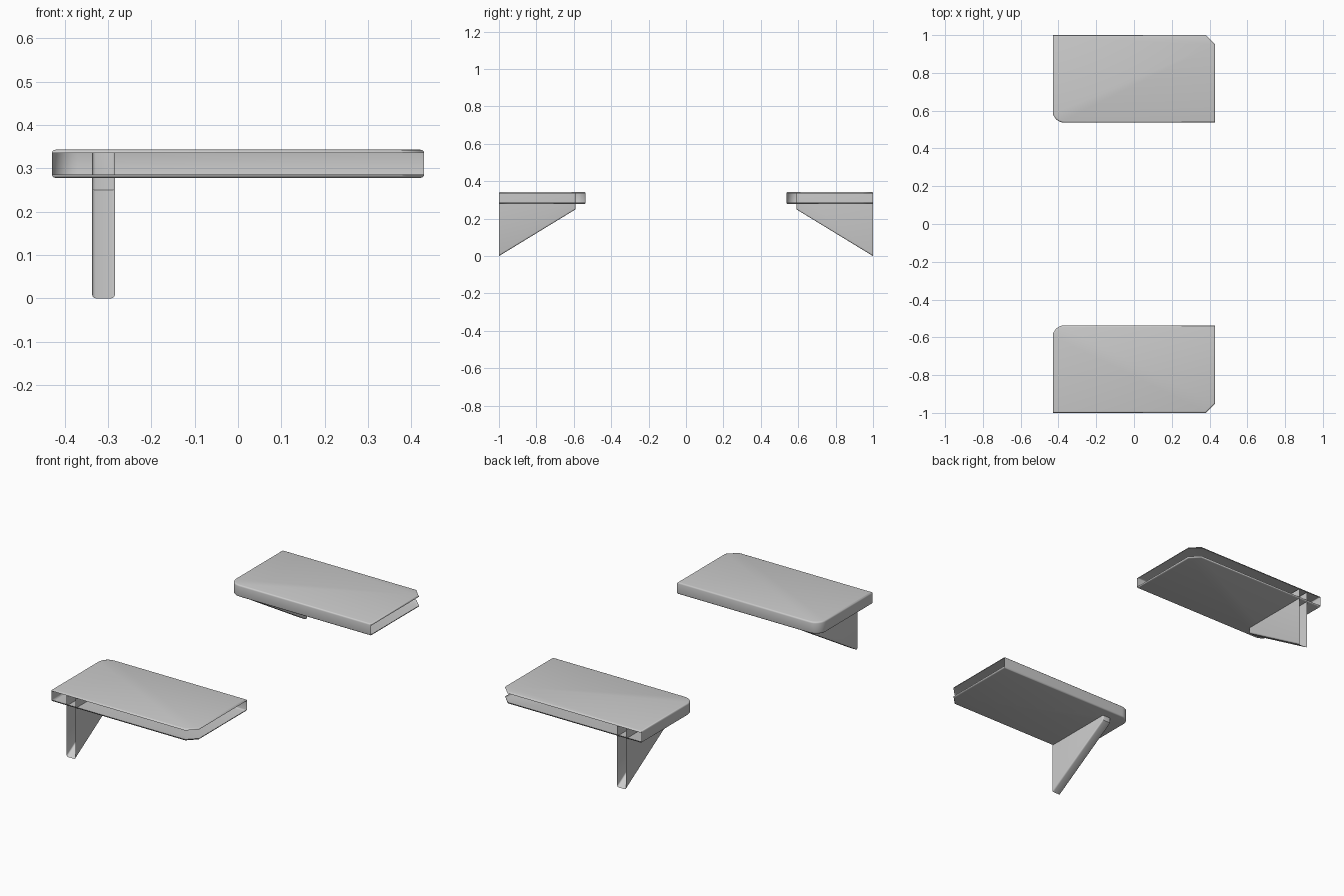
import bpy, bmesh, math
from mathutils import Vector

if "Cube" in bpy.data.objects:
    bpy.data.objects.remove(bpy.data.objects["Cube"])


def prism(points, offset, bevel_test, open_test, name, segments=3):
    """Extrude a closed outline, round chosen edges, open chosen faces, mirror across y."""
    bm = bmesh.new()
    base = bm.faces.new([bm.verts.new(p) for p in points])
    ext = bmesh.ops.extrude_face_region(bm, geom=[base], use_keep_orig=True)
    verts = [g for g in ext["geom"] if isinstance(g, bmesh.types.BMVert)]
    bmesh.ops.translate(bm, verts=verts, vec=offset)
    bmesh.ops.recalc_face_normals(bm, faces=bm.faces)
    edges = [e for e in bm.edges if bevel_test(e)]
    bmesh.ops.bevel(bm, geom=edges, offset=0.008, segments=segments,
                    profile=0.5, affect='EDGES', clamp_overlap=True)
    bm.normal_update()
    dead = [f for f in bm.faces if open_test(f)]
    bmesh.ops.delete(bm, geom=dead, context='FACES')
    mesh = bpy.data.meshes.new(name)
    bm.to_mesh(mesh)
    bm.free()
    ob = bpy.data.objects.new(name, mesh)
    bpy.context.collection.objects.link(ob)
    bpy.ops.object.select_all(action='DESELECT')
    ob.select_set(True)
    bpy.context.view_layer.objects.active = ob
    bpy.ops.object.shade_smooth_by_angle(angle=math.radians(35))
    mirror = ob.modifiers.new("opposite_side", 'MIRROR')
    mirror.use_axis = (False, True, False)
    mirror.use_mirror_merge = False
    return ob


# Shelf board: one rounded inner corner, one chamfered outer corner
X, Y0, Y1, Z0, Z1, R, C = 0.43, 0.537, 1.0, 0.278, 0.343, 0.06, 0.05
outline = [(X, Y0), (X, Y1 - C), (X - C, Y1), (-X, Y1)]
for i in range(9):
    a = math.pi + math.pi / 2 * i / 8
    outline.append((-X + R + R * math.cos(a), Y0 + R + R * math.sin(a)))


def rim(e):
    return abs(e.verts[0].co.z - e.verts[1].co.z) < 1e-5


def wall_side(f):
    # Walls against the room are left open, keeping only the rounded lips
    n = f.normal
    return abs(n.z) < 0.02 and (n.y > 0.6 or n.x > 0.6)


prism([(x, y, Z0) for x, y in outline], Vector((0, 0, Z1 - Z0)), rim, wall_side, "shelf_boards")

# Triangular bracket below each shelf, open at the wall and inside the board
BX, BW, BTOP = -0.337, 0.053, 0.335
side = [(1.0, 0.0), (1.0, BTOP), (0.59, BTOP), (0.59, 0.25)]


def slope_edge(e):
    # Long edges of the sloped underside and the blunt tip
    a, b = (v.co for v in e.verts)
    same_x = abs(a.x - b.x) < 1e-5
    return same_x and min(a.z, b.z) < 0.26 and min(a.y, b.y) < 0.6


def bracket_open(f):
    return f.normal.y > 0.9 or f.normal.z > 0.9


prism([(BX, y, z) for y, z in side], Vector((BW, 0, 0)), slope_edge, bracket_open, "shelf_brackets")
